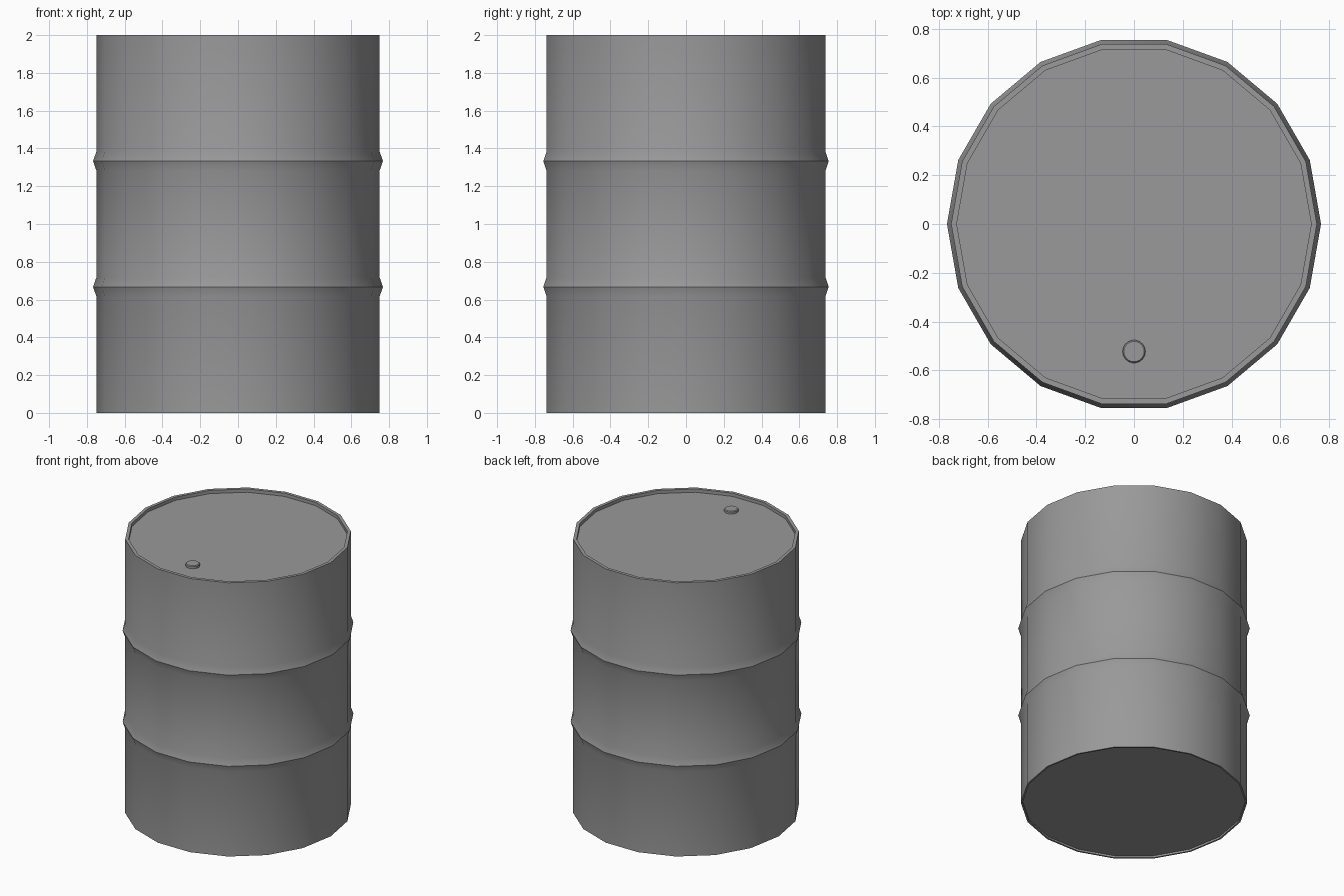
import bpy, bmesh, math

if "Cube" in bpy.data.objects:
    bpy.data.objects.remove(bpy.data.objects["Cube"])

# Dark grey paint
paint = bpy.data.materials.new("dark_grey")
paint.diffuse_color = (0.32, 0.32, 0.32, 1)
paint.use_nodes = True
paint.node_tree.nodes["Principled BSDF"].inputs["Base Color"].default_value = paint.diffuse_color


def lathe(name, profile, sides, location=(0, 0, 0), smooth_angle=35):
    """Revolve (radius, z) points around z; the two ends are closed with flat caps."""
    bm = bmesh.new()
    rings = []
    for r, z in profile:
        rings.append([bm.verts.new((r * math.cos(2 * math.pi * i / sides),
                                    r * math.sin(2 * math.pi * i / sides), z))
                      for i in range(sides)])
    for a, b in zip(rings, rings[1:]):
        for i in range(sides):
            j = (i + 1) % sides
            bm.faces.new((a[i], a[j], b[j], b[i]))
    bm.faces.new(rings[0][::-1])
    bm.faces.new(rings[-1])
    bmesh.ops.recalc_face_normals(bm, faces=bm.faces)
    mesh = bpy.data.meshes.new(name)
    bm.to_mesh(mesh)
    bm.free()
    mesh.materials.append(paint)
    obj = bpy.data.objects.new(name, mesh)
    obj.location = location
    bpy.context.collection.objects.link(obj)
    bpy.ops.object.select_all(action='DESELECT')
    obj.select_set(True)
    bpy.context.view_layer.objects.active = obj
    bpy.ops.object.shade_smooth_by_angle(angle=math.radians(smooth_angle))
    return obj


HEIGHT, RADIUS, RIM, RECESS = 2.0, 0.75, 0.727, 0.024
BASE_RIM, BASE_RECESS = 0.738, 0.014
RIDGE_RADIUS, RIDGE_HALF = 0.767, 0.05

# Drum body: recessed base, straight wall with two rolled ridges, recessed lid
profile = [(BASE_RIM, BASE_RECESS), (BASE_RIM, 0), (RADIUS, 0)]
for z in (HEIGHT / 3, HEIGHT * 2 / 3):
    profile += [(RADIUS, z - RIDGE_HALF), (RIDGE_RADIUS, z), (RADIUS, z + RIDGE_HALF)]
profile += [(RADIUS, HEIGHT), (RIM, HEIGHT), (RIM, HEIGHT - RECESS)]
lathe("drum_body", profile, 18)

# Filler cap on the lid, near the front
lathe("filler_cap", [(0.047, 0), (0.047, 0.015), (0.042, 0.02)], 18,
      (0, -0.523, HEIGHT - RECESS))
